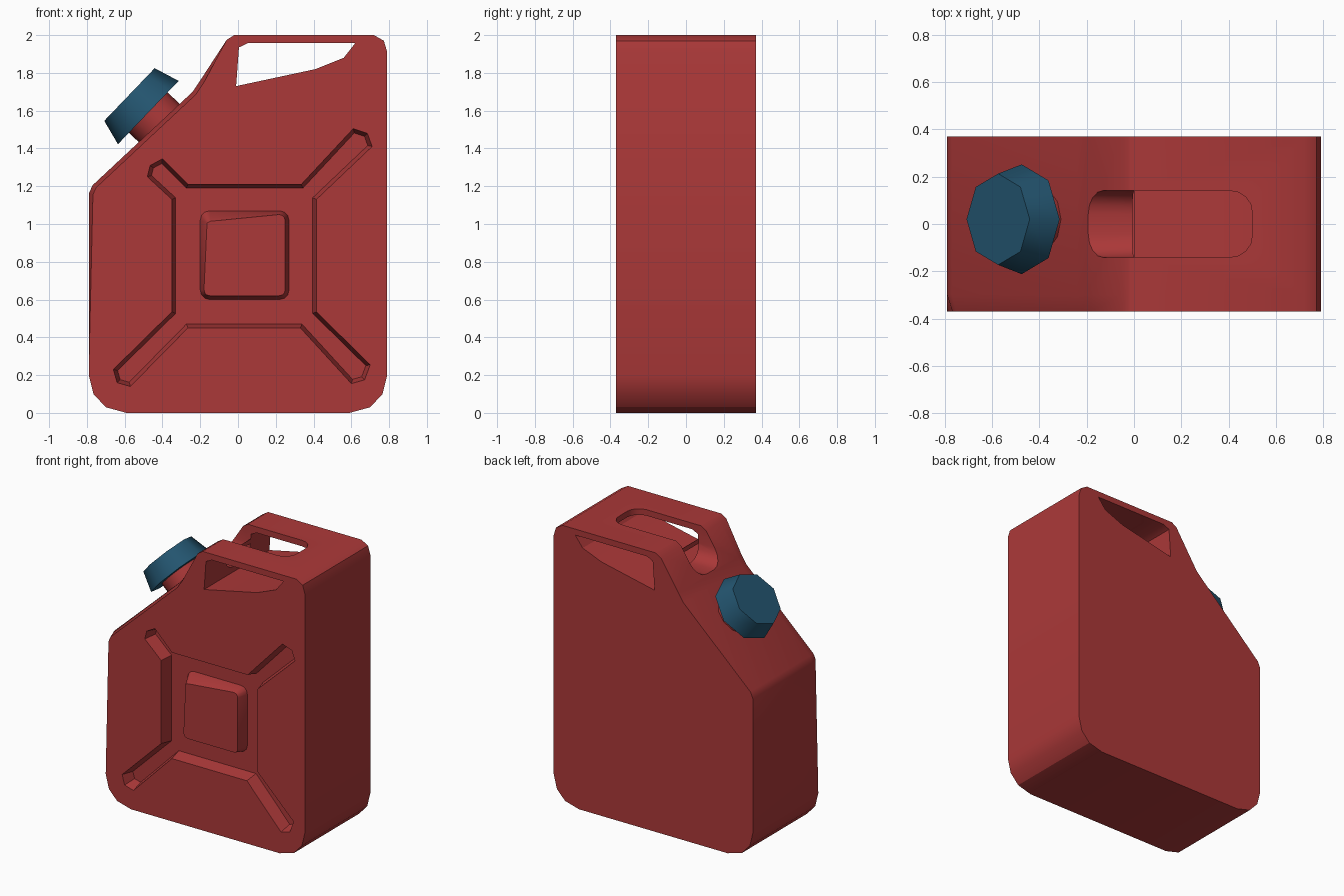
import bpy, bmesh, math
from mathutils import Vector

if "Cube" in bpy.data.objects:
    bpy.data.objects.remove(bpy.data.objects["Cube"])


def material(name, rgb):
    m = bpy.data.materials.new(name)
    m.diffuse_color = (*rgb, 1)
    m.use_nodes = True
    m.node_tree.nodes["Principled BSDF"].inputs["Base Color"].default_value = m.diffuse_color
    return m


RED = material("red plastic", (0.41, 0.04, 0.04))
BLUE = material("dark blue plastic", (0.017, 0.09, 0.16))


def loft(name, rings, mat=RED):
    """Closed solid skinned through rings of equal point count."""
    bm = bmesh.new()
    vs = [[bm.verts.new(p) for p in r] for r in rings]
    n = len(vs[0])
    for a, b in zip(vs, vs[1:]):
        for i in range(n):
            j = (i + 1) % n
            bm.faces.new((a[i], a[j], b[j], b[i]))
    bm.faces.new(vs[0])
    bm.faces.new(vs[-1])
    bmesh.ops.recalc_face_normals(bm, faces=bm.faces[:])
    me = bpy.data.meshes.new(name)
    bm.to_mesh(me)
    bm.free()
    me.materials.append(mat)
    ob = bpy.data.objects.new(name, me)
    bpy.context.collection.objects.link(ob)
    return ob


def xz(pts, y):
    return [(x, y, z) for x, z in pts]


def inset(pts, d):
    """Mitred inward offset of a 2D outline."""
    n = len(pts)
    p = [Vector(q) for q in pts]
    area = sum(p[i - 1].x * p[i].y - p[i].x * p[i - 1].y for i in range(n))
    s = 1 if area > 0 else -1
    out = []
    for i in range(n):
        a = (p[i] - p[i - 1]).normalized()
        b = (p[(i + 1) % n] - p[i]).normalized()
        na, nb = Vector((-a.y, a.x)) * s, Vector((-b.y, b.x)) * s
        out.append(tuple(p[i] + (na + nb) * d / (1 + na.dot(nb))))
    return out


def rounded(x0, x1, z0, z1, r, seg=4):
    """Rounded rectangle, anticlockwise from the lower right corner."""
    out = []
    for k, (cx, cz) in enumerate([(x1 - r, z0 + r), (x1 - r, z1 - r), (x0 + r, z1 - r), (x0 + r, z0 + r)]):
        for i in range(seg + 1):
            t = math.radians(-90 + 90 * k + 90 * i / seg)
            out.append((cx + r * math.cos(t), cz + r * math.sin(t)))
    return out


def smooth(ob, deg):
    bpy.ops.object.select_all(action='DESELECT')
    ob.select_set(True)
    bpy.context.view_layer.objects.active = ob
    bpy.ops.object.shade_smooth_by_angle(angle=math.radians(deg))


def cut(ob, cutter):
    cutter.hide_render = True
    m = ob.modifiers.new("cut", 'BOOLEAN')
    m.operation, m.solver, m.object = 'DIFFERENCE', 'EXACT', cutter
    bpy.context.view_layer.objects.active = ob
    bpy.ops.object.modifier_apply(modifier=m.name)
    bpy.data.objects.remove(cutter)


# Can body: extruded outline, front edge chamfered along the left and the slope
side = [(-0.59, 0), (0.59, 0), (0.70, 0.03), (0.765, 0.1), (0.79, 0.2), (0.79, 1.91), (0.772, 1.97),
        (0.72, 2.0), (-0.02, 2.0), (-0.06, 1.975), (-0.2, 1.76), (-0.24, 1.70), (-0.77, 1.205),
        (-0.79, 1.16), (-0.79, 0.2), (-0.765, 0.1), (-0.70, 0.03)]
small = inset(side, 0.022)
front = [small[i] if 10 <= i <= 13 else p for i, p in enumerate(side)]
body = loft("can_body", [xz(side, 0.37), xz(side, -0.30), xz(front, -0.37)])

# Cross-shaped recess in the front
cross = [(-0.48, 1.25), (-0.465, 1.31), (-0.40, 1.345), (-0.265, 1.21), (0.335, 1.21), (0.61, 1.505),
         (0.685, 1.48), (0.71, 1.41), (0.415, 1.13), (0.415, 0.535), (0.70, 0.255), (0.67, 0.175),
         (0.60, 0.155), (0.33, 0.45), (-0.265, 0.45), (-0.57, 0.14), (-0.64, 0.16), (-0.66, 0.23),
         (-0.35, 0.535), (-0.35, 1.13)]
cut(body, loft("cross_cutter", [xz(inset(cross, -0.006), -0.40), xz(cross, -0.37),
                                xz(inset(cross, 0.02), -0.28)]))

# Handle: window through both sides, slot in the top, channel out to the slope
window = [(-0.01, 1.73), (0.41, 1.82), (0.56, 1.88), (0.62, 1.957), (0.05, 1.957), (0.005, 1.935)]
cut(body, loft("window_cutter", [xz(window, -0.5), xz(window, 0.5)]))
slot = rounded(-0.008, 0.5, -0.14, 0.14, 0.09)[:10] + [(-0.008, 0.14), (-0.008, -0.14)]
cut(body, loft("slot_cutter", [[(x, y, z) for x, y in slot] for z in (1.90, 2.1)]))
channel = rounded(-0.142, 0.142, 1.77, 2.2, 0.1)
cut(body, loft("channel_cutter", [[(x, y, z) for y, z in channel] for x in (-0.5, 0.0)]))
smooth(body, 30)

# Raised square pad in the recess, with one corner of its face drawn in
base = rounded(-0.20, 0.27, 0.60, 1.07, 0.05, 3)
top = inset(base, 0.02)
top = [(-0.155 + 0.006 * (9.5 - i), 1.01 + 0.003 * (9.5 - i)) if 8 <= i <= 11 else p
       for i, p in enumerate(top)]
pad = loft("front_pad", [xz(base, -0.27), xz(base, -0.285), xz(top, -0.36)])
smooth(pad, 35)

# Neck and tapered eight-sided cap, square to the slope
axis = Vector((-0.72, 0, 0.69)).normalized()
along = Vector((0.69, 0, 0.72)).normalized()
centre = Vector((-0.475, 0.02, 1.59))


def ring(t, r, n):
    return [centre + axis * t + r * (along * math.cos(a) + Vector((0, math.sin(a), 0)))
            for a in (2 * math.pi * i / n for i in range(n))]


smooth(loft("neck", [ring(-0.16, 0.148, 12), ring(0.02, 0.148, 12)]), 40)
smooth(loft("cap", [ring(0, 0.232, 8), ring(0.138, 0.193, 8)], BLUE), 50)
